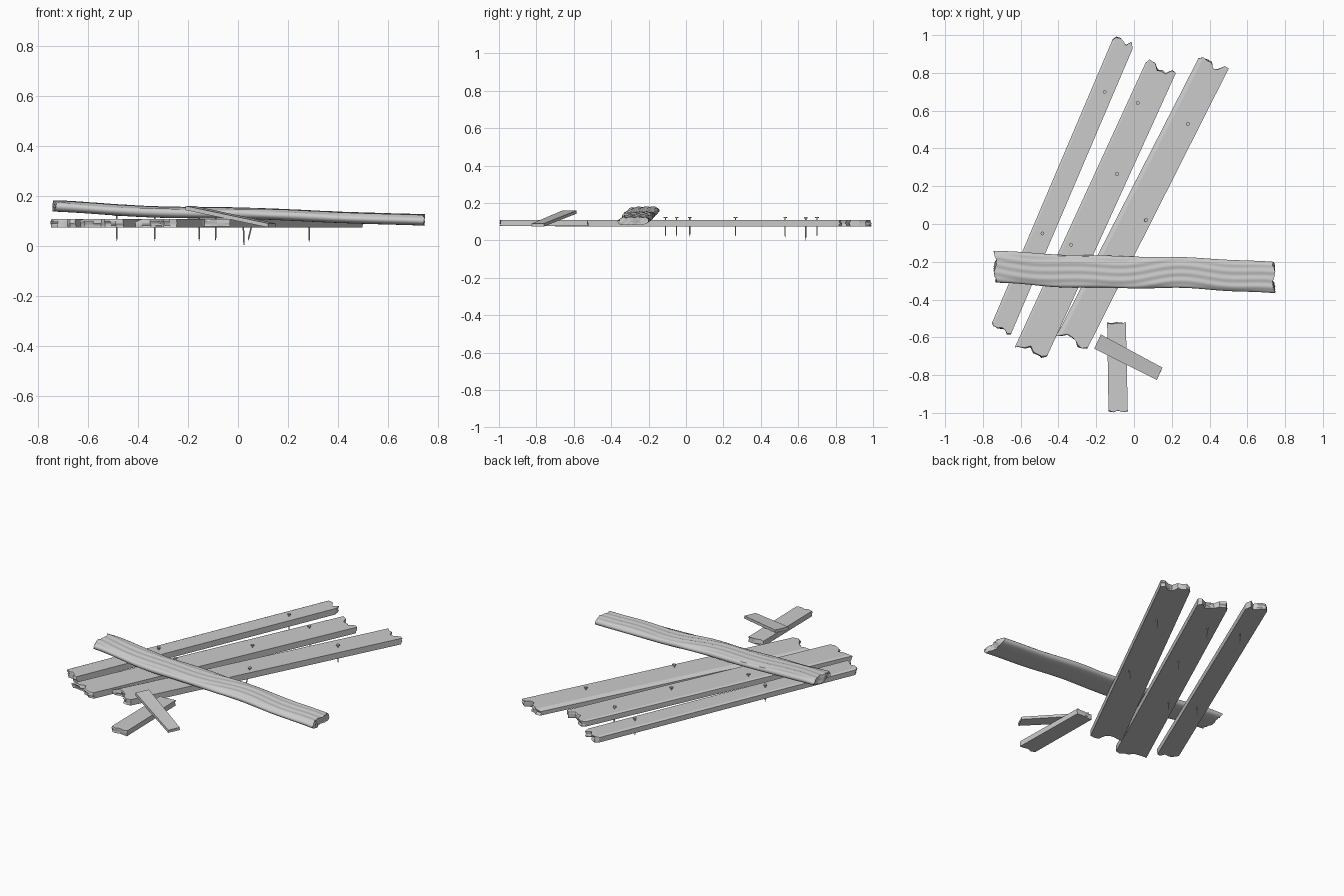
import bpy, bmesh, math, random
from mathutils import Vector

random.seed(4)
cube = bpy.data.objects.get("Cube")
if cube:
    bpy.data.objects.remove(cube)

wood = bpy.data.materials.new("weathered_grey")
wood.use_nodes = True
GREY = (0.6, 0.6, 0.6, 1)
wood.diffuse_color = GREY
wood.node_tree.nodes["Principled BSDF"].inputs["Base Color"].default_value = GREY


def finish(bm, name, angle):
    bmesh.ops.recalc_face_normals(bm, faces=bm.faces)
    mesh = bpy.data.meshes.new(name)
    bm.to_mesh(mesh)
    bm.free()
    mesh.materials.append(wood)
    ob = bpy.data.objects.new(name, mesh)
    bpy.context.collection.objects.link(ob)
    bpy.ops.object.select_all(action="DESELECT")
    ob.select_set(True)
    bpy.context.view_layer.objects.active = ob
    bpy.ops.object.shade_smooth_by_angle(angle=math.radians(angle))
    return ob


def block(name, counts, place, angle=25):
    """Closed shell of a box lattice: place(i, j, k) gives each surface point."""
    bm = bmesh.new()
    verts = {}

    def vert(key):
        if key not in verts:
            verts[key] = bm.verts.new(place(*key))
        return verts[key]

    for axis in range(3):
        a, b = [n for n in range(3) if n != axis]
        for side in (0, counts[axis]):
            for p in range(counts[a]):
                for q in range(counts[b]):
                    face = []
                    for dp, dq in ((0, 0), (1, 0), (1, 1), (0, 1)):
                        key = [0, 0, 0]
                        key[axis], key[a], key[b] = side, p + dp, q + dq
                        face.append(vert(tuple(key)))
                    bm.faces.new(face)
    return finish(bm, name, angle)


def plank(name, near, far, z_near, z_far, near_cut, far_cut, chamfer=0.0, rough=0.006):
    """Straight board; the cut lists push each column of its ends outwards."""
    nl, nr, fl, fr = [Vector(c) for c in (*near, *far)]
    axis = ((fl + fr) - (nl + nr)).normalized()
    columns, layers = len(near_cut) - 1, 4
    width = (nr - nl).length

    def place(i, j, k):
        u, w = j / columns, k / layers
        if chamfer and j == 1:
            u = chamfer / width
        left, right, cut, (z0, z1) = ((fl, fr, far_cut, z_far) if i
                                      else (nl, nr, near_cut, z_near))
        push = cut[j] + random.uniform(-rough, rough)
        p = left.lerp(right, u) + axis * push * (1 if i else -1)
        z = z0 + (z1 - z0) * w
        if chamfer and j == 0:
            z -= 0.5 * chamfer * w
        return p.x, p.y, z

    return block(name, (1, columns, layers), place)


# Three long floor boards with splintered ends
LEVEL = (0.073, 0.108)
plank("left_board", [(-.75, -.52), (-.65, -.58)], [(-.11, .985), (0, .945)], LEVEL, LEVEL,
      [0, .01, .015, .0, -.005, .015, 0], [-.01, .008, .01, -.005, -.012, .01, -.02], .012)
plank("middle_board", [(-.63, -.65), (-.46, -.70)], [(.06, .85), (.22, .795)], LEVEL, LEVEL,
      [0, -.008, -.01, -.025, .0, .005, .012, .0], [0, .022, .02, -.012, -.008, -.018, .01, 0], .012)
plank("right_board", [(-.41, -.59), (-.245, -.655)], [(.34, .875), (.50, .82)], LEVEL, LEVEL,
      [0, -.01, -.03, -.025, -.015, .012, .01, 0], [0, .012, .01, .005, -.03, -.02, .004, 0], .024)

# Two short offcuts, one leaning on the other
plank("short_board", [(-.135, -.99), (-.033, -.99)], [(-.142, -.525), (-.043, -.525)],
      (.077, .108), (.077, .108), [0, .004, -.003, .004, 0], [0, -.003, .004, 0, 0], rough=.004)
plank("leaning_board", [(.12, -.825), (.15, -.76)], [(-.21, -.66), (-.175, -.585)],
      (.074, .09), (.143, .16), [0] * 4, [0] * 4, rough=.001)

# Warped cross beam with rippled grain
BEAM = (60, 20, 6)


def beam_point(i, j, k):
    s, u, w = i / BEAM[0], j / BEAM[1], k / BEAM[2]
    x = -0.735 + 1.475 * s
    front, back = -0.308 - 0.05 * s, -0.15 - 0.055 * s
    sway = 0.007 * math.sin(7.5 * s + 2.6) + 0.003 * math.sin(21 * s)
    y = front + (back - front) * u + sway * (1 - 0.4 * u)
    lift = 0.153 - 0.05 * s + 0.006 * math.cos(11 * s) * (1 - s)
    # rounded section, thinner towards both long edges
    edge = abs(2 * u - 1)
    half = 0.021 - 0.009 * edge ** 6
    y += 0.006 * (1 - (2 * w - 1) ** 2) * (1 if u == 1 else -1 if u == 0 else 0)
    grain = 0.0022 * math.sin(24 * u + 3 * math.sin(6 * s) + 1.5 * math.sin(17 * s))
    z = lift + half * (2 * w - 1) + grain * w + 0.004 * (u - 0.5)
    if i in (0, BEAM[0]):
        x += 0.006 * math.sin(9 * u + 2 * w) + random.uniform(-.003, .003)
    return x, y, z


block("cross_beam", BEAM, beam_point, 40)

# Nails standing slightly proud of the boards
NAILS = [(-.155, .70, .02, 0), (.02, .64, .0, .004), (.285, .53, .015, 0),
         (-.09, .265, .02, 0), (.065, .02, .02, -.025),
         (-.485, -.05, .02, 0), (-.333, -.11, .02, 0)]
# (height as a share of the shaft, radius)
NAIL_PROFILE = [(0, .0005), (.12, .003), (.94, .003), (.945, .010), (1, .010)]
SIDES = 8
for number, (x, y, tip, lean) in enumerate(NAILS, 1):
    bm = bmesh.new()
    rings = []
    for share, radius in NAIL_PROFILE:
        z = tip + (0.125 - tip) * share
        cx = x + lean * (1 - share)
        rings.append([bm.verts.new((cx + radius * math.cos(math.tau * n / SIDES),
                                    y + radius * math.sin(math.tau * n / SIDES), z))
                      for n in range(SIDES)])
    for low, high in zip(rings, rings[1:]):
        for n in range(SIDES):
            m = (n + 1) % SIDES
            bm.faces.new((low[n], low[m], high[m], high[n]))
    bm.faces.new(rings[0])
    bm.faces.new(rings[-1])
    finish(bm, f"nail_{number}", 50)
